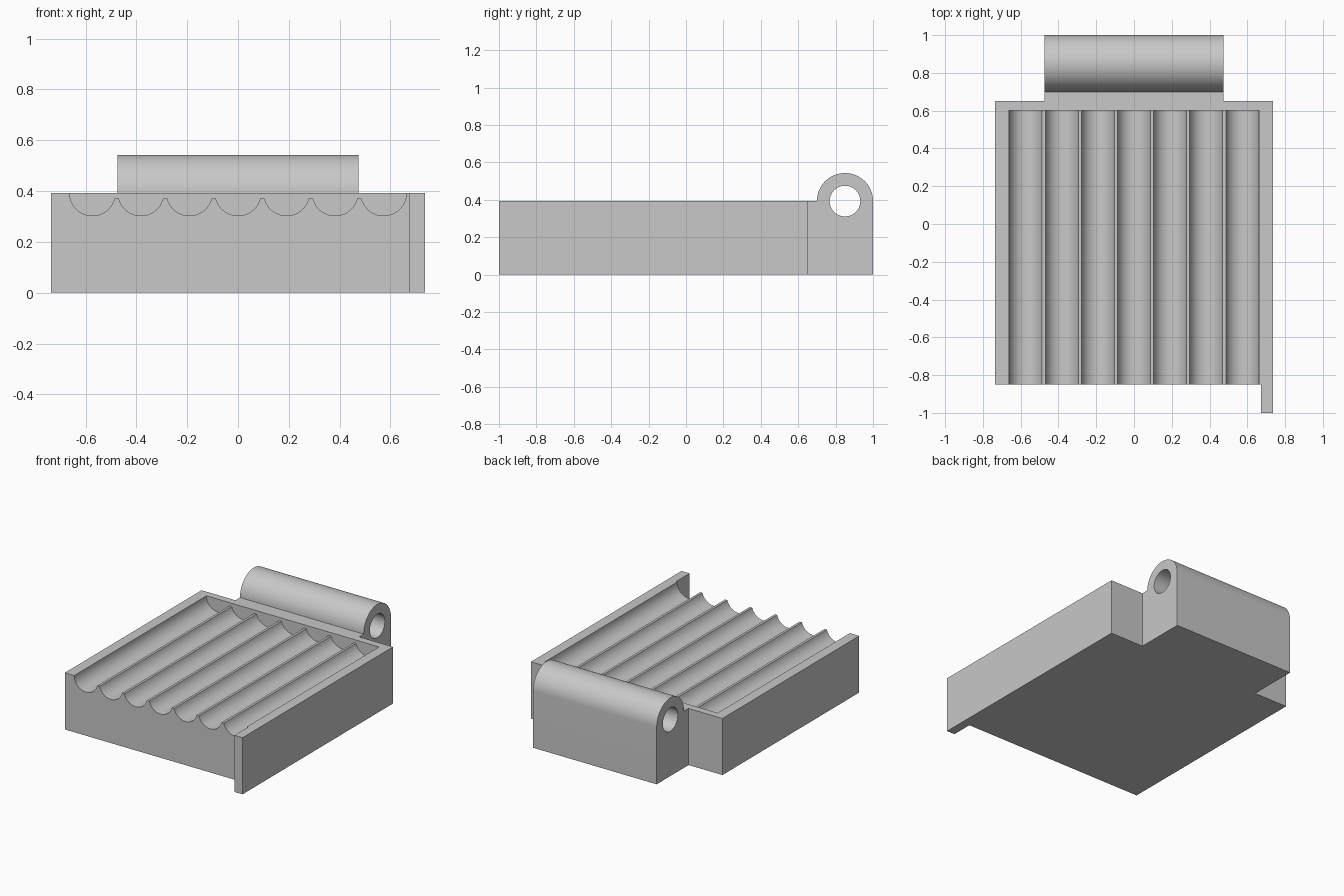
import bpy, bmesh
from math import sin, cos, asin, pi, radians
from mathutils import Vector

if "Cube" in bpy.data.objects:
    bpy.data.objects.remove(bpy.data.objects["Cube"], do_unlink=True)

TOP = 0.393          # height of the tray rim
HALF_W = 0.735       # half width of the tray
HINGE_Y = 0.85       # hinge axis position
HINGE_HALF = 0.475   # half length of the hinge

grey = bpy.data.materials.new("light_grey")
grey.use_nodes = True
colour = (0.58, 0.58, 0.58, 1)
grey.diffuse_color = colour
grey.node_tree.nodes["Principled BSDF"].inputs["Base Color"].default_value = colour


def arc(cx, cy, r, start, end, steps):
    return [(cx + r * cos(start + (end - start) * i / steps),
             cy + r * sin(start + (end - start) * i / steps)) for i in range(steps + 1)]


def prism(name, outline, axis, low, high):
    """Extrude a closed outline along one axis between low and high."""
    place = {"x": lambda a, b: (low, a, b),
             "y": lambda a, b: (a, low, b),
             "z": lambda a, b: (a, b, low)}[axis]
    bm = bmesh.new()
    face = bm.faces.new([bm.verts.new(place(a, b)) for a, b in outline])
    moved = bmesh.ops.extrude_face_region(bm, geom=[face])["geom"]
    offset = Vector([(high - low) if axis == k else 0 for k in "xyz"])
    bmesh.ops.translate(bm, vec=offset,
                        verts=[v for v in moved if isinstance(v, bmesh.types.BMVert)])
    bmesh.ops.recalc_face_normals(bm, faces=bm.faces)
    mesh = bpy.data.meshes.new(name)
    bm.to_mesh(mesh)
    bm.free()
    mesh.materials.append(grey)
    obj = bpy.data.objects.new(name, mesh)
    bpy.context.collection.objects.link(obj)
    return obj


def combine(target, other, operation):
    """Apply a boolean and discard the helper."""
    other.hide_render = True
    mod = target.modifiers.new(operation.lower(), "BOOLEAN")
    mod.operation = operation
    mod.solver = "EXACT"
    mod.object = other
    bpy.context.view_layer.objects.active = target
    bpy.ops.object.modifier_apply(modifier=mod.name)
    bpy.data.objects.remove(other, do_unlink=True)


# Tray block with the stop tab at its front left corner
tray = prism("grooved_tray", [(-HALF_W, -0.85), (0.673, -0.85), (0.673, -1), (HALF_W, -1),
                              (HALF_W, 0.65), (-HALF_W, 0.65)], "z", 0, TOP)

# Hinge block with a rounded barrel on top, pierced by the pin hole
hinge_outline = [(0.62, 0), (1, 0)] + arc(HINGE_Y, TOP, 0.15, 0, pi, 32) + [(0.62, TOP)]
hinge = prism("hinge", hinge_outline, "x", -HINGE_HALF, HINGE_HALF)
combine(tray, hinge, "UNION")
hole = prism("pin_hole_cutter", arc(HINGE_Y, TOP, 0.082, 0, 2 * pi, 48)[:-1], "x", -0.6, 0.6)
combine(tray, hole, "DIFFERENCE")

# Seven round grooves, open at the front, with low flat ridges between them
COUNT, PITCH, RADIUS = 7, 0.191, 0.09
ridge = asin(0.023 / RADIUS)
scallops = [(-0.663, 0.5)]
for i in range(COUNT):
    start = pi if i == 0 else pi + ridge
    end = 2 * pi if i == COUNT - 1 else 2 * pi - ridge
    scallops += arc((i - (COUNT - 1) / 2) * PITCH, TOP, RADIUS, start, end, 24)
scallops.append((0.663, 0.5))
combine(tray, prism("groove_cutter", scallops, "y", -0.95, 0.6), "DIFFERENCE")

# Smooth the curved walls, keep the corners sharp
bpy.ops.object.select_all(action="DESELECT")
tray.select_set(True)
bpy.context.view_layer.objects.active = tray
bpy.ops.object.shade_smooth_by_angle(angle=radians(30))
